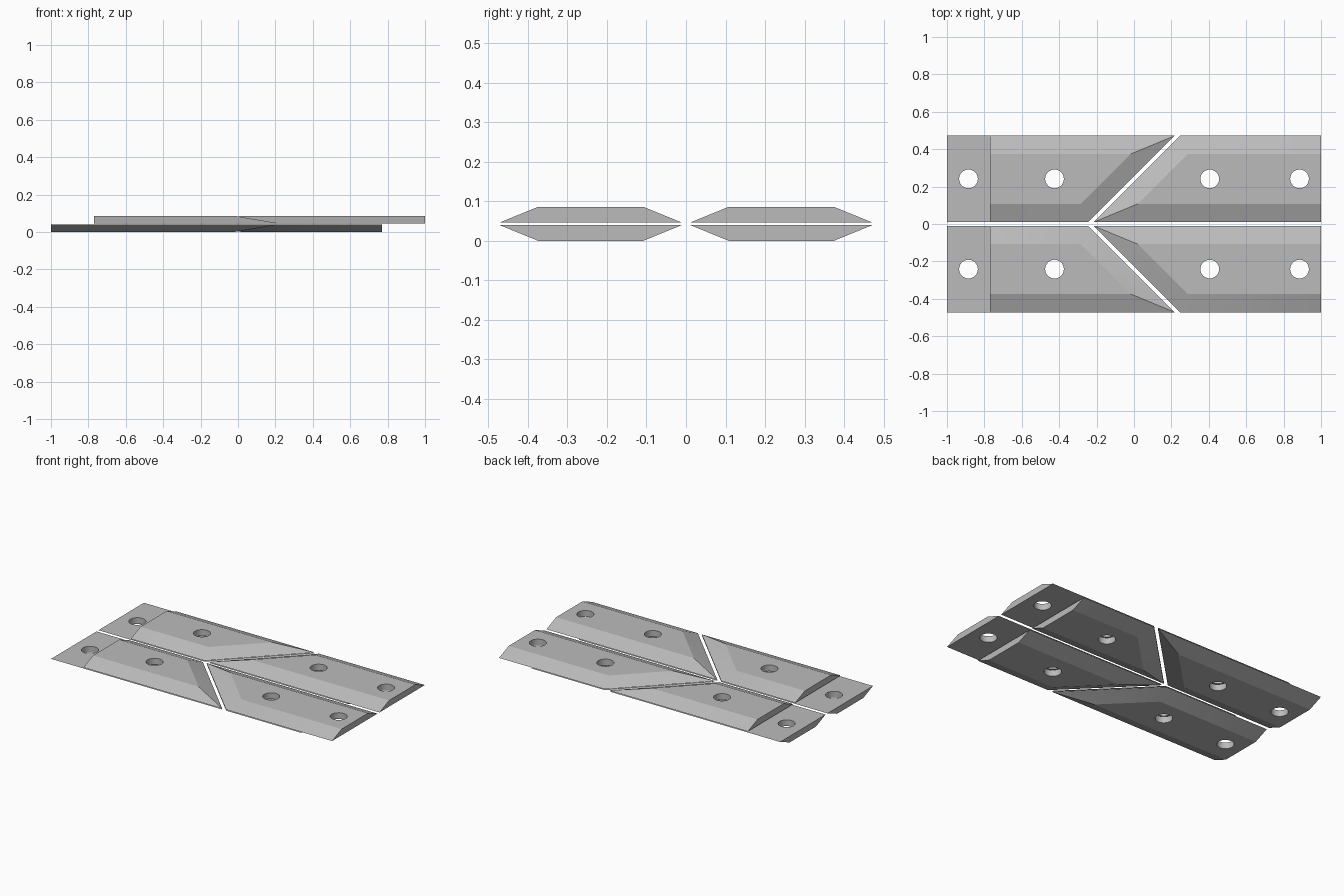
import bpy
import bmesh
import math

if "Cube" in bpy.data.objects:
    bpy.data.objects.remove(bpy.data.objects["Cube"], do_unlink=True)

INNER, OUTER = 0.01, 0.472      # side edges of one plate row
BEVEL = 0.098                   # width of the sloped borders
THICK, GAP = 0.04, 0.006        # plate thickness and space between the layers
LONG, SHORT = 1.0, 0.77         # far ends of the two layers
SEAM, HALF_SEAM = -0.24, 0.014  # start of the diagonal seam, half its width in x
HOLE_RADIUS = 0.05
HOLES = {"left": (0.405, 0.885), "right": (-0.425, -0.885)}

steel = bpy.data.materials.new("grey steel")
steel.use_nodes = True
steel.diffuse_color = (0.5, 0.5, 0.5, 1)
steel.node_tree.nodes["Principled BSDF"].inputs["Base Color"].default_value = (0.5, 0.5, 0.5, 1)


def outline(end, sign, inset):
    """Corners of a plate with one square end and one diagonal end."""
    y0, y1 = INNER + inset, OUTER - inset
    shift = SEAM + sign * (HALF_SEAM + inset * math.sqrt(2))
    return [(end, y0), (shift + y0, y0), (shift + y1, y1), (end, y1)]


def plate(name, end, sign, row, layer):
    """Bevelled half-plate, mirrored into its row and layer."""
    middle = THICK + GAP / 2
    bm = bmesh.new()
    rings = []
    for inset, height in ((0, GAP / 2), (BEVEL, GAP / 2 + THICK)):
        rings.append([bm.verts.new((x, row * y, middle + layer * height))
                      for x, y in outline(end, sign, inset)])
    base, face = rings
    bm.faces.new(base)
    bm.faces.new(face)
    for i in range(4):
        j = (i + 1) % 4
        bm.faces.new((base[i], base[j], face[j], face[i]))
    bmesh.ops.recalc_face_normals(bm, faces=bm.faces)
    mesh = bpy.data.meshes.new(name)
    bm.to_mesh(mesh)
    bm.free()
    mesh.materials.append(steel)
    obj = bpy.data.objects.new(name, mesh)
    bpy.context.collection.objects.link(obj)
    return obj


def drill(obj, x, y):
    """Cut a round bolt hole through a plate."""
    bpy.ops.mesh.primitive_cylinder_add(vertices=32, radius=HOLE_RADIUS, depth=0.4, location=(x, y, 0))
    cutter = bpy.context.object
    cutter.data.materials.append(steel)
    mod = obj.modifiers.new("bolt_hole", "BOOLEAN")
    mod.operation = "DIFFERENCE"
    mod.solver = "EXACT"
    mod.object = cutter
    bpy.context.view_layer.objects.active = obj
    bpy.ops.object.modifier_apply(modifier=mod.name)
    bpy.data.objects.remove(cutter, do_unlink=True)


# Two layers, two rows, and a plate on each side of the seam
for layer_name, layer in (("upper", 1), ("lower", -1)):
    for row_name, row in (("front", -1), ("back", 1)):
        for side, sign in (("left", 1), ("right", -1)):
            end = sign * (LONG if sign == layer else SHORT)
            obj = plate(f"{layer_name}_{row_name}_{side}_plate", end, sign, row, layer)
            for x in HOLES[side]:
                if abs(x) < abs(end):
                    drill(obj, x, row * (INNER + OUTER) / 2)
            bpy.ops.object.select_all(action="DESELECT")
            obj.select_set(True)
            bpy.context.view_layer.objects.active = obj
            bpy.ops.object.shade_smooth_by_angle(angle=math.radians(20))
